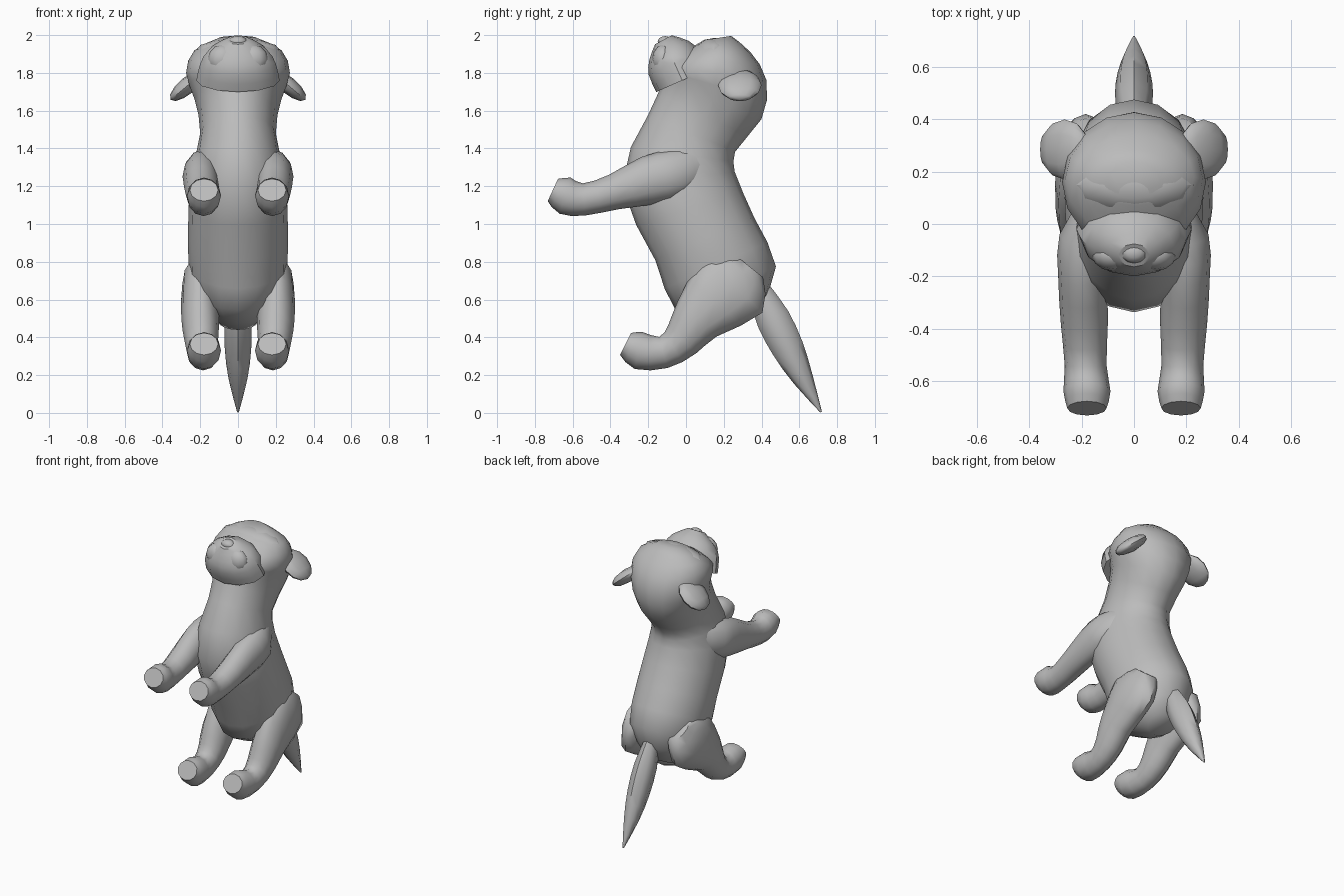
import bpy, bmesh, math
from mathutils import Vector, Matrix

cube = bpy.data.objects.get("Cube")
if cube:
    bpy.data.objects.remove(cube)

GREY = (0.5, 0.5, 0.5, 1)
grey = bpy.data.materials.new("plain_grey")
grey.use_nodes = True
grey.diffuse_color = GREY
grey.node_tree.nodes["Principled BSDF"].inputs["Base Color"].default_value = GREY


def finish(name, bm, angle):
    bmesh.ops.recalc_face_normals(bm, faces=bm.faces)
    mesh = bpy.data.meshes.new(name)
    bm.to_mesh(mesh)
    bm.free()
    mesh.materials.append(grey)
    obj = bpy.data.objects.new(name, mesh)
    bpy.context.collection.objects.link(obj)
    bpy.ops.object.select_all(action='DESELECT')
    obj.select_set(True)
    bpy.context.view_layer.objects.active = obj
    bpy.ops.object.shade_smooth_by_angle(angle=math.radians(angle))


def with_midpoints(stations):
    """Insert one smoothly interpolated station between each pair."""
    padded = [stations[0], *stations, stations[-1]]
    result = []
    for before, start, end, after in zip(padded, padded[1:], padded[2:], padded[3:]):
        result += [start, (9 * (start + end) - before - after) / 16]
    return result + [stations[-1]]


def loft(name, stations, sides=12, side=1, angle=50):
    """Sweep ovals along a path; a station is x, y, z, half depth, half width."""
    path = with_midpoints([Vector(s) for s in stations.values()])
    last = len(path) - 1
    bm = bmesh.new()
    loops = []
    for k, (x, y, z, depth, width) in enumerate(path):
        along = path[min(k + 2, last)] - path[max(k - 2, 0)]
        normal = Vector((0, along[2], -along[1])).normalized()
        centre = Vector((x * side, y, z))
        loop = []
        for i in range(sides):
            turn = math.tau * i / sides
            across = Vector((width * math.sin(turn), 0, 0))
            loop.append(bm.verts.new(centre + normal * depth * math.cos(turn) + across))
        loops.append(loop)
    for low, high in zip(loops, loops[1:]):
        for i in range(sides):
            bm.faces.new((low[i - 1], low[i], high[i], high[i - 1]))
    bm.faces.new(loops[0])
    bm.faces.new(loops[-1])
    finish(name, bm, angle)


def ball(name, place, size, tilt=0):
    """Squashed low-poly ball, tilted about the front-to-back axis."""
    bm = bmesh.new()
    shape = (Matrix.Translation(place) @ Matrix.Rotation(math.radians(tilt), 4, 'Y')
             @ Matrix.Diagonal((*size, 1)))
    bmesh.ops.create_uvsphere(bm, u_segments=12, v_segments=6, radius=1, matrix=shape)
    finish(name, bm, 40)


# Torso, neck and skull in one sweep
loft("body_and_head", {
    "rump": (0, .29, .48, .1, .1),
    "hips": (0, .21, .66, .29, .24),
    "waist": (0, .1, .92, .285, .265),
    "chest": (0, -.04, 1.24, .3, .25),
    "neck": (0, .03, 1.48, .25, .2),
    "nape": (0, .14, 1.66, .28, .23),
    "temples": (0, .16, 1.8, .27, .275),
    "crown": (0, .18, 1.92, .16, .23),
    "top": (0, .17, 1.985, .07, .1),
}, sides=16)
ball("brow", (0, .15, 1.91), (.23, .11, .075))

# Muzzle, tilted upward
loft("muzzle", {
    "base": (0, -.02, 1.76, .15, .22),
    "cheeks": (0, -.06, 1.85, .15, .2),
    "lips": (0, -.09, 1.92, .115, .155),
    "tip": (0, -.12, 1.975, .05, .06),
}, angle=35)
ball("nose", (0, -.11, 1.965), (.05, .04, .03))
ball("chin", (0, -.14, 1.8), (.11, .05, .06))

# Tapered tail
loft("tail", {
    "root": (0, .38, .66, .06, .045),
    "thick_part": (0, .46, .5, .09, .07),
    "middle": (0, .54, .34, .085, .07),
    "thin_part": (0, .62, .18, .055, .05),
    "tip": (0, .715, .005, .005, .005),
}, sides=8)

# Paired parts
for label, side in (("left", 1), ("right", -1)):
    ball(label + "_ear", (.265 * side, .285, 1.735), (.045, .115, .12), tilt=-50 * side)
    ball(label + "_eye", (.11 * side, .045, 1.885), (.05, .035, .025))
    ball(label + "_jowl", (.08 * side, -.12, 1.87), (.08, .06, .08))
    loft(label + "_front_leg", {
        "shoulder": (.13, .11, 1.33, .09, .06),
        "upper_arm": (.185, -.04, 1.27, .13, .1),
        "forearm": (.195, -.2, 1.23, .13, .095),
        "elbow": (.19, -.38, 1.17, .095, .09),
        "wrist": (.185, -.54, 1.13, .085, .08),
        "paw": (.18, -.64, 1.15, .1, .09),
        "toes": (.18, -.705, 1.18, .065, .075),
    }, side=side)
    loft(label + "_hind_leg", {
        "hip": (.17, .33, .78, .1, .07),
        "thigh": (.2, .25, .68, .215, .095),
        "knee": (.2, .06, .5, .14, .1),
        "shin": (.195, -.02, .39, .105, .09),
        "ankle": (.19, -.12, .32, .085, .08),
        "paw": (.18, -.25, .33, .1, .09),
        "toes": (.18, -.32, .365, .065, .075),
    }, side=side)
